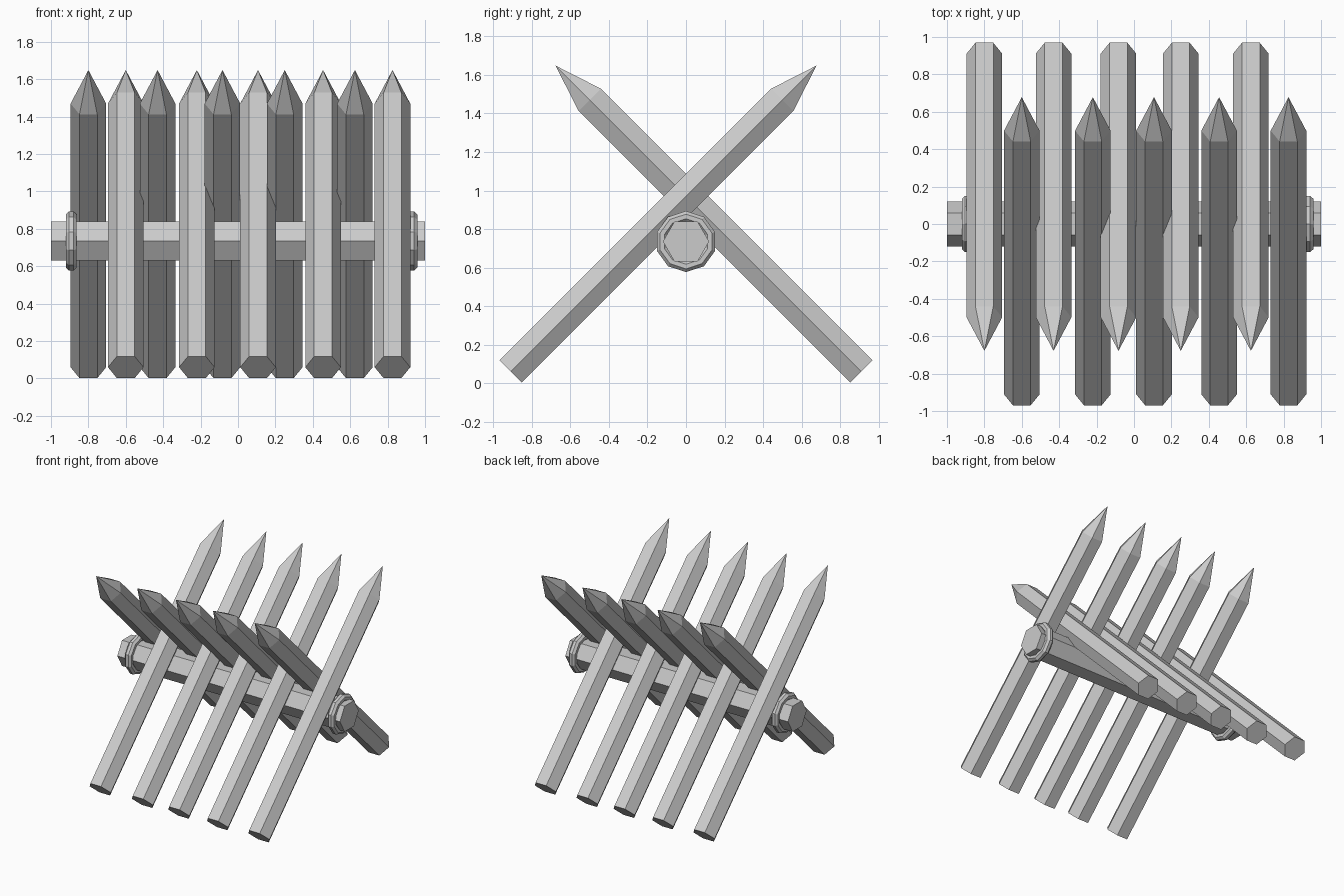
import bpy, bmesh
from math import cos, sin, pi
from mathutils import Vector

if "Cube" in bpy.data.objects:
    bpy.data.objects.remove(bpy.data.objects["Cube"])

X = Vector((1, 0, 0))


def finish(name, bm):
    bmesh.ops.recalc_face_normals(bm, faces=bm.faces)
    mesh = bpy.data.meshes.new(name)
    bm.to_mesh(mesh)
    bm.free()
    obj = bpy.data.objects.new(name, mesh)
    bpy.context.collection.objects.link(obj)
    return obj


def hexagon(bm, centre, u, v, r):
    return [bm.verts.new(centre + r * (cos(i * pi / 3) * u + sin(i * pi / 3) * v))
            for i in range(6)]


def hex_bar(name, start, end, u, r, tip=None):
    """Hexagonal bar with corners along u, optionally sharpened to a tip."""
    bm = bmesh.new()
    v = (end - start).normalized().cross(u)
    a, b = hexagon(bm, start, u, v, r), hexagon(bm, end, u, v, r)
    point = bm.verts.new(tip) if tip else None
    bm.faces.new(a)
    if not tip:
        bm.faces.new(b)
    for i in range(6):
        j = (i + 1) % 6
        bm.faces.new((a[i], a[j], b[j], b[i]))
        if tip:
            bm.faces.new((b[i], b[j], point))
    return finish(name, bm)


def collar(name, x, z, major=0.13, minor=0.031, n=10, m=8):
    """Low-poly rope ring around the log."""
    bm = bmesh.new()
    grid = []
    for i in range(n):
        t = 2 * pi * i / n + pi / 2
        row = []
        for k in range(m):
            p = 2 * pi * (k + 0.5) / m
            rad = major + minor * cos(p)
            row.append(bm.verts.new((x + minor * sin(p), rad * cos(t), z + rad * sin(t))))
        grid.append(row)
    for i in range(n):
        for k in range(m):
            i2, k2 = (i + 1) % n, (k + 1) % m
            bm.faces.new((grid[i][k], grid[i2][k], grid[i2][k2], grid[i][k2]))
    return finish(name, bm)


# Horizontal log with a collar near each end
LOG_Z = 0.735
hex_bar("log", Vector((-1, 0, LOG_Z)), Vector((1, 0, LOG_Z)), Vector((0, 1, 0)), 0.12)
collar("collar_left", -0.892, LOG_Z)
collar("collar_right", 0.93, LOG_Z)

# Sharpened stakes crossing over the log, leaning alternately back and forward
rows = {
    "back_leaning_stake": (1, (-0.60, -0.22, 0.107, 0.455, 0.826)),
    "front_leaning_stake": (-1, (-0.80, -0.43, -0.083, 0.25, 0.625)),
}
for name, (s, xs) in rows.items():
    for n, x in enumerate(xs, 1):
        hex_bar(f"{name}_{n}", Vector((x, -0.911 * s, 0.06)), Vector((x, 0.499 * s, 1.47)),
                X, 0.095, tip=Vector((x, 0.678 * s, 1.649)))
